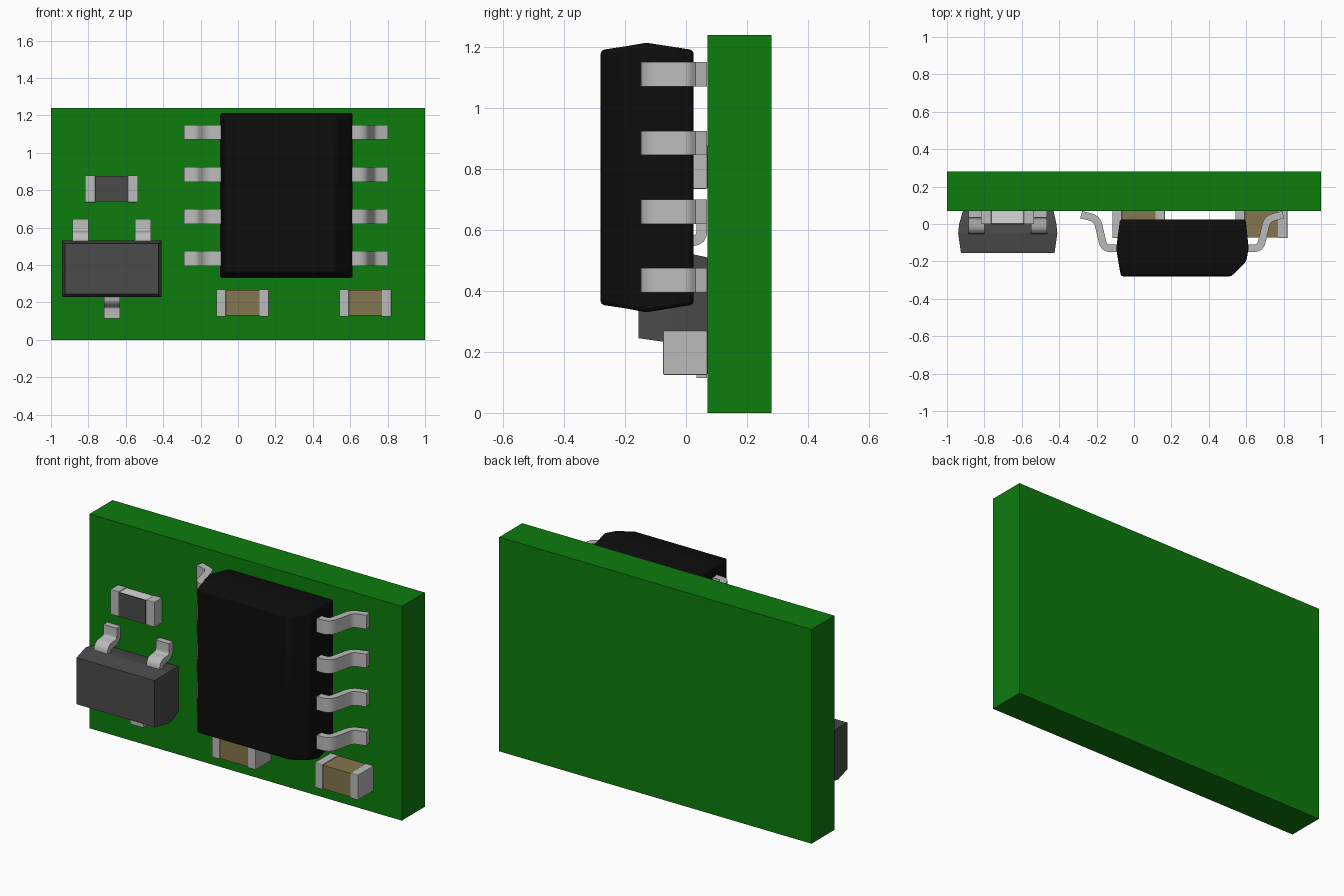
import bpy
import bmesh
from mathutils import Vector

if "Cube" in bpy.data.objects:
    bpy.data.objects.remove(bpy.data.objects["Cube"], do_unlink=True)


def material(name, r, g, b):
    mat = bpy.data.materials.new(name)
    mat.use_nodes = True
    mat.diffuse_color = (r, g, b, 1)
    bsdf = next(n for n in mat.node_tree.nodes if n.type == "BSDF_PRINCIPLED")
    bsdf.inputs["Base Color"].default_value = (r, g, b, 1)
    return mat


GREEN = material("board green", 0.004, 0.2, 0.004)
BLACK = material("chip black", 0.004, 0.004, 0.004)
GREY = material("dark grey", 0.07, 0.07, 0.07)
METAL = material("light metal", 0.5, 0.5, 0.5)
TAN = material("ceramic tan", 0.23, 0.18, 0.075)
WHITE = material("ceramic white", 0.68, 0.68, 0.68)

BOARD_Y = 0.07  # front face of the board, where every part sits


def loft(name, rings, mat, bevel=0.0, smooth=False):
    """Join a row of four-cornered rings into a closed solid."""
    bm = bmesh.new()
    rows = [[bm.verts.new(p) for p in ring] for ring in rings]
    for a, b in zip(rows, rows[1:]):
        for i in range(4):
            j = (i + 1) % 4
            bm.faces.new((a[i], a[j], b[j], b[i]))
    bm.faces.new(rows[0])
    bm.faces.new(rows[-1])
    bmesh.ops.recalc_face_normals(bm, faces=bm.faces)
    mesh = bpy.data.meshes.new(name)
    bm.to_mesh(mesh)
    bm.free()
    mesh.materials.append(mat)
    obj = bpy.data.objects.new(name, mesh)
    bpy.context.collection.objects.link(obj)
    if bevel:
        mod = obj.modifiers.new("Soft edges", "BEVEL")
        mod.width = bevel
        mod.segments = 2
        mod.limit_method = "ANGLE"
        mod.angle_limit = 0.6
    if smooth:
        bpy.ops.object.select_all(action="DESELECT")
        obj.select_set(True)
        bpy.context.view_layer.objects.active = obj
        bpy.ops.object.shade_smooth_by_angle(angle=0.5)
    return obj


def section(y, x0, x1, z0, z1):
    return [(x0, y, z0), (x1, y, z0), (x1, y, z1), (x0, y, z1)]


def block(name, x, y, z, mat, bevel=0.0):
    return loft(name, [section(v, *x, *z) for v in y], mat, bevel)


def rounded(path, radius, steps=4):
    """Replace the inner corners of a path with short curves."""
    pts = [Vector(p) for p in path]
    out = [pts[0]]
    for a, b, c in zip(pts, pts[1:], pts[2:]):
        p = b + (a - b).normalized() * radius
        q = b + (c - b).normalized() * radius
        for k in range(steps + 1):
            t = k / steps
            out.append(p.lerp(b, t).lerp(b.lerp(q, t), t))
    return out + [pts[-1]]


def lead(name, path, thick, width, place, radius):
    """Bent metal strip; place maps (along, depth, across) to the model."""
    pts = rounded(path, radius)
    rings = []
    for i, p in enumerate(pts):
        before = (p - pts[i - 1]).normalized() if i else None
        after = (pts[i + 1] - p).normalized() if i < len(pts) - 1 else None
        before, after = before or after, after or before
        t = (before + after).normalized()
        side = Vector((-t.y, t.x)) * (thick / 2 / t.dot(after))
        a, b, w = p - side, p + side, width / 2
        rings.append([place(a.x, a.y, -w), place(b.x, b.y, -w),
                      place(b.x, b.y, w), place(a.x, a.y, w)])
    loft(name, rings, METAL, smooth=True)


# Circuit board
block("circuit_board", (-1, 1), (BOARD_Y, 0.28), (0, 1.24), GREEN)

# Large chip: drafted body with a chamfered long edge
loft("chip_body", [section(-0.28, -0.07, 0.52, 0.355, 1.19),
                   section(-0.2, -0.084, 0.6, 0.343, 1.202),
                   section(-0.13, -0.095, 0.613, 0.33, 1.214),
                   section(0.025, -0.075, 0.597, 0.355, 1.19)],
     BLACK, bevel=0.012, smooth=True)

# Eight chip leads, four on each side
CHIP_X = 0.2575
chip_path = [(0.31, -0.13), (0.418, -0.13), (0.455, 0.028), (0.54, 0.05)]
for label, sign in (("left", 1), ("right", -1)):
    for n in range(4):
        height = 0.435 + 0.225 * n
        lead(f"chip_lead_{label}_{n + 1}", chip_path, 0.04, 0.08,
             lambda u, v, w: (CHIP_X + sign * u, v, height + w), 0.035)

# Small transistor: drafted body and three leads
SMALL_Z = 0.38
loft("transistor_body", [section(-0.155, -0.925, -0.425, 0.245, 0.515),
                         section(-0.05, -0.94, -0.41, 0.23, 0.53),
                         section(0.0, -0.935, -0.415, 0.235, 0.525),
                         section(BOARD_Y, -0.915, -0.43, 0.25, 0.51)], GREY)
small_path = [(0.1, -0.035), (0.18, -0.035), (0.187, 0.052), (0.265, 0.052)]
for label, x, sign in (("upper_right", -0.843, 1), ("upper_left", -0.508, 1),
                       ("lower", -0.673, -1)):
    lead(f"transistor_lead_{label}", small_path, 0.035, 0.085,
         lambda u, v, w: (x + w, v, SMALL_Z + sign * u), 0.03)


def end_capped(name, x0, x1, z0, z1, front, cap, core):
    """Two-terminal part: a core held between two metal end caps."""
    s = 0.004
    block(name + "_core", (x0 + cap, x1 - cap), (front + s, BOARD_Y),
          (z0 + s, z1 - s), core)
    for label, a, b in (("right", x0, x0 + cap), ("left", x1 - cap, x1)):
        block(f"{name}_{label}_cap", (a, b), (front, BOARD_Y), (z0, z1),
              METAL, bevel=0.003)


# Two capacitors below the chip
end_capped("capacitor_right", -0.115, 0.165, 0.125, 0.27, -0.075, 0.05, TAN)
end_capped("capacitor_left", 0.543, 0.82, 0.125, 0.27, -0.075, 0.05, TAN)

# Resistor with a dark coating on its front
end_capped("resistor", -0.818, -0.535, 0.735, 0.88, 0.0, 0.055, WHITE)
block("resistor_coating", (-0.763, -0.59), (-0.003, 0.005), (0.738, 0.877), GREY)
